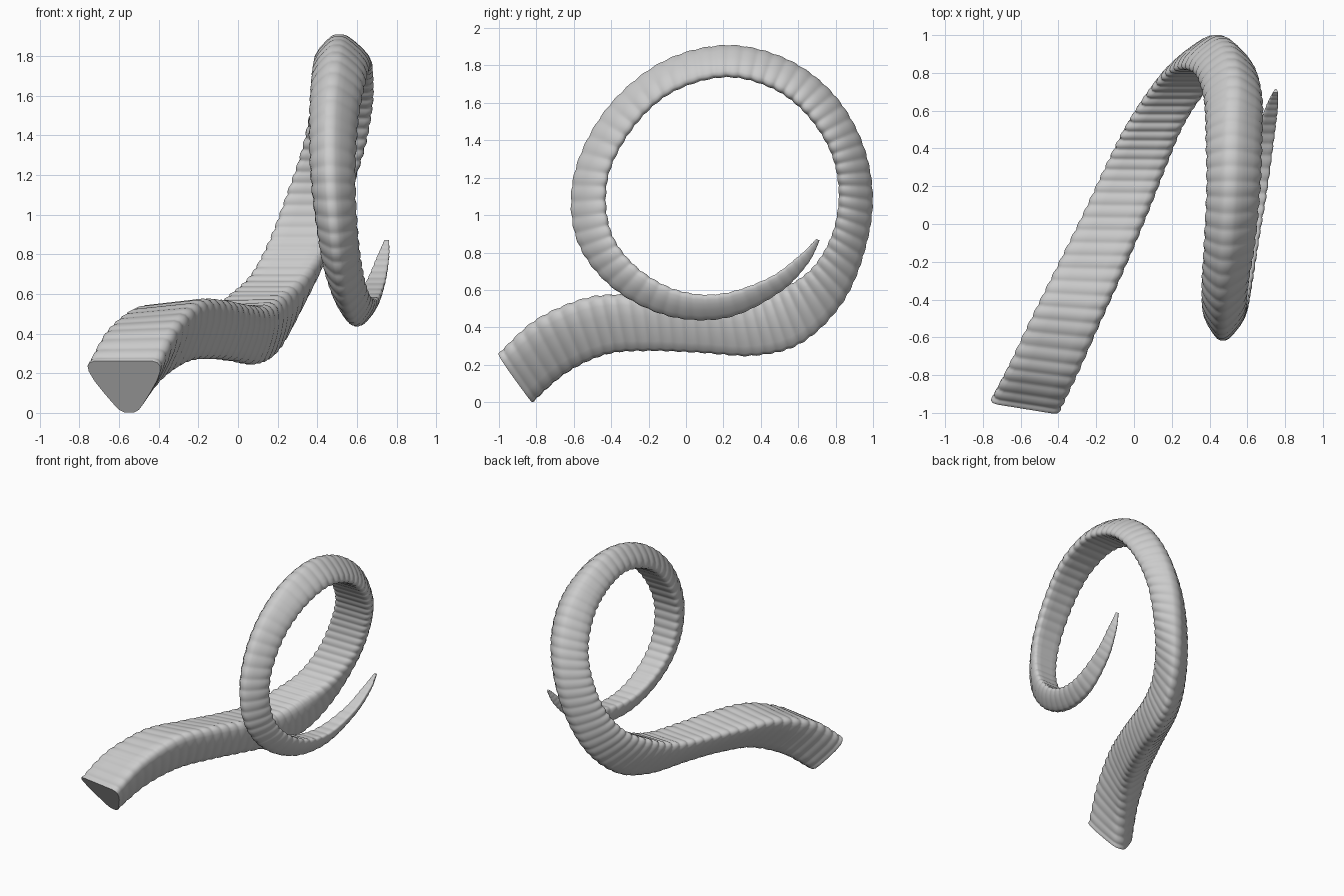
import bpy, bmesh, math

# Stations along the horn: outer keel (y, z), inner flat side (y, z), x centre, half width
STATIONS = [
    (-.82, .0, -.98, .262, -.575, .185), (-.64, .155, -.78, .45, -.475, .185),
    (-.42, .255, -.50, .57, -.35, .183), (-.18, .272, -.22, .576, -.222, .18),
    (.08, .262, .05, .552, -.10, .17), (.37, .247, .30, .545, .01, .16),
    (.62, .315, .50, .605, .105, .153), (.835, .525, .67, .715, .22, .153),
    (.955, .80, .78, .90, .325, .16), (1.0, 1.1, .815, 1.12, .41, .16),
    (.94, 1.4, .77, 1.34, .485, .158), (.775, 1.665, .635, 1.545, .525, .155),
    (.52, 1.845, .45, 1.68, .53, .15), (.2, 1.91, .2, 1.735, .528, .143),
    (-.14, 1.815, -.08, 1.65, .508, .136), (-.43, 1.565, -.285, 1.46, .484, .124),
    (-.60, 1.22, -.415, 1.2, .48, .114), (-.59, .88, -.405, .93, .502, .103),
    (-.405, .62, -.275, .735, .535, .095), (-.1, .46, -.06, .605, .582, .084),
    (.22, .45, .18, .58, .637, .07), (.5, .585, .44, .665, .692, .05),
    (.65, .737, .61, .788, .73, .032), (.715, .865, .695, .872, .75, .012),
]
# Sideways lean of the keel (radians) at each station
LEAN = [.1, .17, .25, .28, .28, .28, .28, .28, .25, .18, .08, 0,
        -.08, -.12, -.12, -.12, -.1, -.1, -.1, -.1, -.1, -.1, -.05, 0]
# Half cross-section: u across, v from the flat inner side (0) to the keel (1)
HALF = [(.45, 0), (.8, 0), (.93, .03), (.995, .1), (.98, .2), (.86, .38),
        (.65, .6), (.42, .82), (.26, .95), (.12, 1)]
PROFILE = [(0, 0)] + HALF + [(-u, v) for u, v in reversed(HALF)]
RINGS, STEPS = 4, 8  # growth rings per station, samples per ring
ROWS = [s + (r,) for s, r in zip(STATIONS, LEAN)]


def station(t):
    """Catmull-Rom blend of the stations."""
    n = len(ROWS) - 1
    i = min(int(t), n - 1)
    f = t - i
    a, b, c, d = (ROWS[min(max(k, 0), n)] for k in range(i - 1, i + 3))
    return [q + .5 * f * (r - p + f * (2*p - 5*q + 4*r - s + f * (3*(q - r) + s - p)))
            for p, q, r, s in zip(a, b, c, d)]


bm = bmesh.new()
loops = []
count = (len(ROWS) - 1) * RINGS * STEPS
for k in range(count + 1):
    t = k / (RINGS * STEPS)
    oy, oz, iy, iz, xc, hw, lean = station(t)
    depth = math.hypot(oy - iy, oz - iz)
    # The flat side tilts a little near the base only
    tilt = .45 * hw * lean / depth * min(1, t / 1.5) * max(0, min(1, 2 - t / 3))
    tilt = max(0, tilt)
    groove = .038 + .0016 * t
    scale = 1 - groove * (1 - abs(math.sin(math.pi * (t * RINGS + .3))))
    skew = -.03 * max(0, 1 - t / 3)
    bulge = 1.1 * min(1, t / 10)  # the section gets rounder away from the base
    loop = []
    for u, v in PROFILE:
        u *= 1 + bulge * v * v * (1 - v)
        u, v = u * scale, .5 + (v - .5) * scale
        x = xc + u * hw + lean * depth * (v - .12)
        w = v + (1 - v) * (tilt - tilt * u)
        loop.append(bm.verts.new((x, iy + (oy - iy) * w + skew * u,
                                  iz + (oz - iz) * w)))
    loops.append(loop)

# Skin and end caps
m = len(PROFILE)
for a, b in zip(loops, loops[1:]):
    for j in range(m):
        bm.faces.new((a[j], a[(j + 1) % m], b[(j + 1) % m], b[j]))
bm.faces.new(loops[0])
bm.faces.new(loops[-1])
bmesh.ops.recalc_face_normals(bm, faces=bm.faces)

mesh = bpy.data.meshes.new("horn")
bm.to_mesh(mesh)
bm.free()
horn = bpy.data.objects.new("horn", mesh)
bpy.context.collection.objects.link(horn)
bpy.context.view_layer.objects.active = horn
horn.select_set(True)
bpy.ops.object.shade_smooth_by_angle(angle=math.radians(50))
